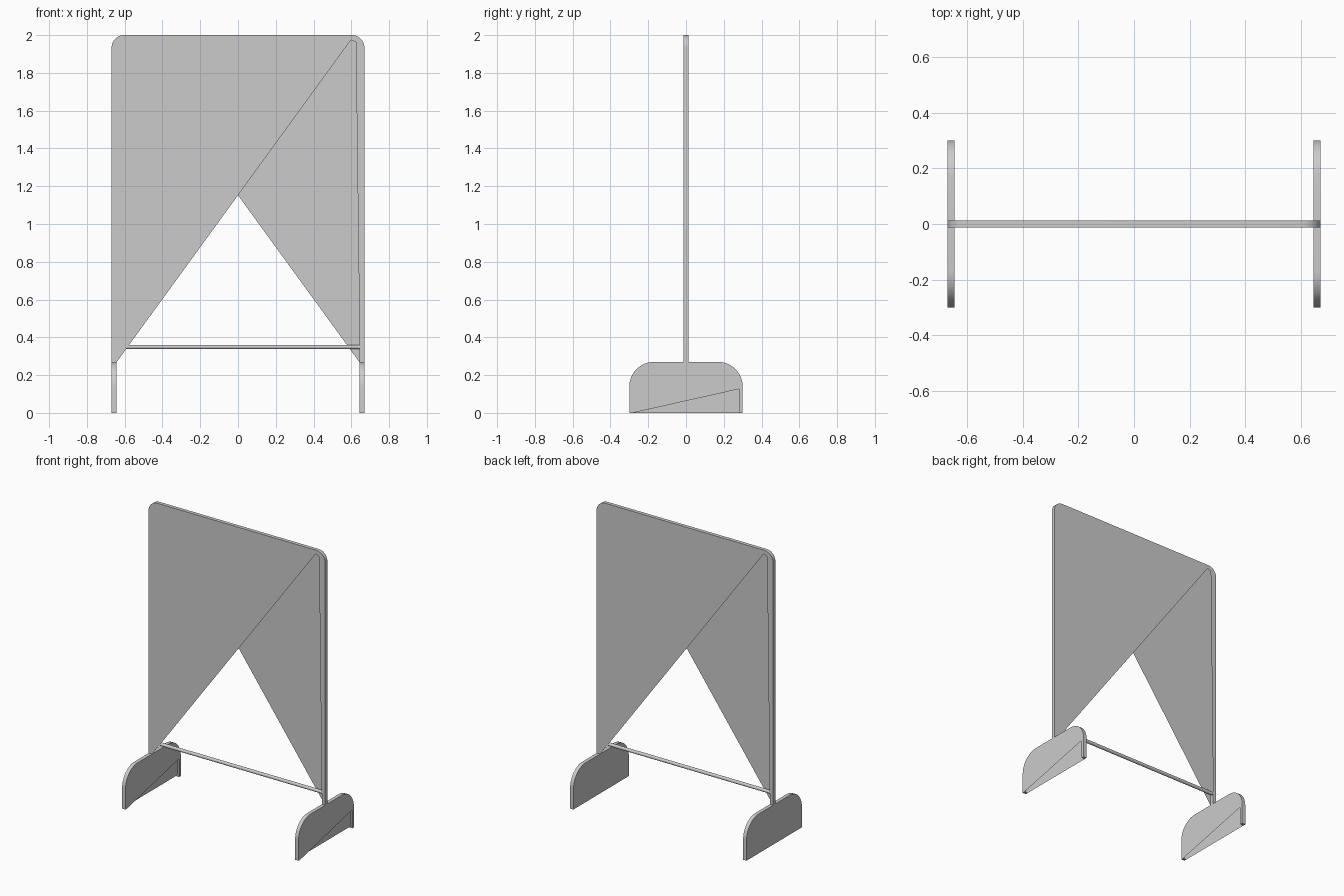
import bpy, bmesh, math

if "Cube" in bpy.data.objects:
    bpy.data.objects.remove(bpy.data.objects["Cube"])

T = 0.0127            # half thickness of the sheets
W, LEG = 0.669, 0.644  # outer edge and inner edge of the uprights


def arc(cx, cz, r, a0, a1, n=10):
    return [(cx + r * math.cos(math.radians(a0 + (a1 - a0) * i / n)),
             cz + r * math.sin(math.radians(a0 + (a1 - a0) * i / n)))
            for i in range(n + 1)]


def shell(name, rim, near, far, place):
    """Rim wall swept through the thickness, plus one sheet on each side."""
    bm = bmesh.new()

    def face(pts):
        bm.faces.new([bm.verts.new(p) for p in pts])

    for a, b in zip(rim, rim[1:]):
        face([place(*a, -T), place(*b, -T), place(*b, T), place(*a, T)])
    face([place(*p, -T) for p in near])
    face([place(*p, T) for p in far])
    bmesh.ops.remove_doubles(bm, verts=bm.verts, dist=0.0002)
    bmesh.ops.recalc_face_normals(bm, faces=bm.faces)
    me = bpy.data.meshes.new(name)
    bm.to_mesh(me)
    bm.free()
    ob = bpy.data.objects.new(name, me)
    bpy.context.collection.objects.link(ob)
    smooth(ob)
    return ob


def smooth(ob):
    bpy.ops.object.select_all(action='DESELECT')
    ob.select_set(True)
    bpy.context.view_layer.objects.active = ob
    bpy.ops.object.shade_smooth_by_angle(angle=math.radians(35))


# board with rounded top corners; each sheet has a diagonal opening
R, FOOT_TOP, RAIL = 0.066, 0.267, 0.338
outer = ([(-LEG, FOOT_TOP), (-W, FOOT_TOP)]
         + arc(-W + R, 2 - R, R, 180, 90)
         + arc(W - R, 2 - R, R, 90, 0)
         + [(W, FOOT_TOP), (LEG, FOOT_TOP)])
front = outer + [(LEG, 0.36), (0.624, 1.963), (0.598, 1.974)]
back = [(-x, z) for x, z in front]
board_rim = [(-LEG, RAIL)] + outer + [(LEG, RAIL)]
shell("board", board_rim, front, back, lambda x, z, d: (x, d, z))

# bottom rail
bpy.ops.mesh.primitive_cylinder_add(vertices=16, radius=0.0115, depth=2 * LEG,
                                    location=(0, 0, 0.349),
                                    rotation=(0, math.pi / 2, 0))
rail = bpy.context.object
rail.name = "bottom_rail"
smooth(rail)

# feet: plates with rounded top corners and an open lower wedge on the +x side
D, H, FR = 0.3, 0.27, 0.13
foot = ([(-D + 0.018, 0), (-D, 0)]
        + arc(-D + FR, H - FR, FR, 180, 90)
        + arc(D - FR, H - FR, FR, 90, 0)
        + [(D, 0), (D - 0.018, 0)])
for side, name in ((-1, "left_foot"), (1, "right_foot")):
    cx = side * (W - T)
    shell(name, foot, foot, foot + [(0.28, 0.126)],
          lambda y, z, d: (cx + d, y, z))
